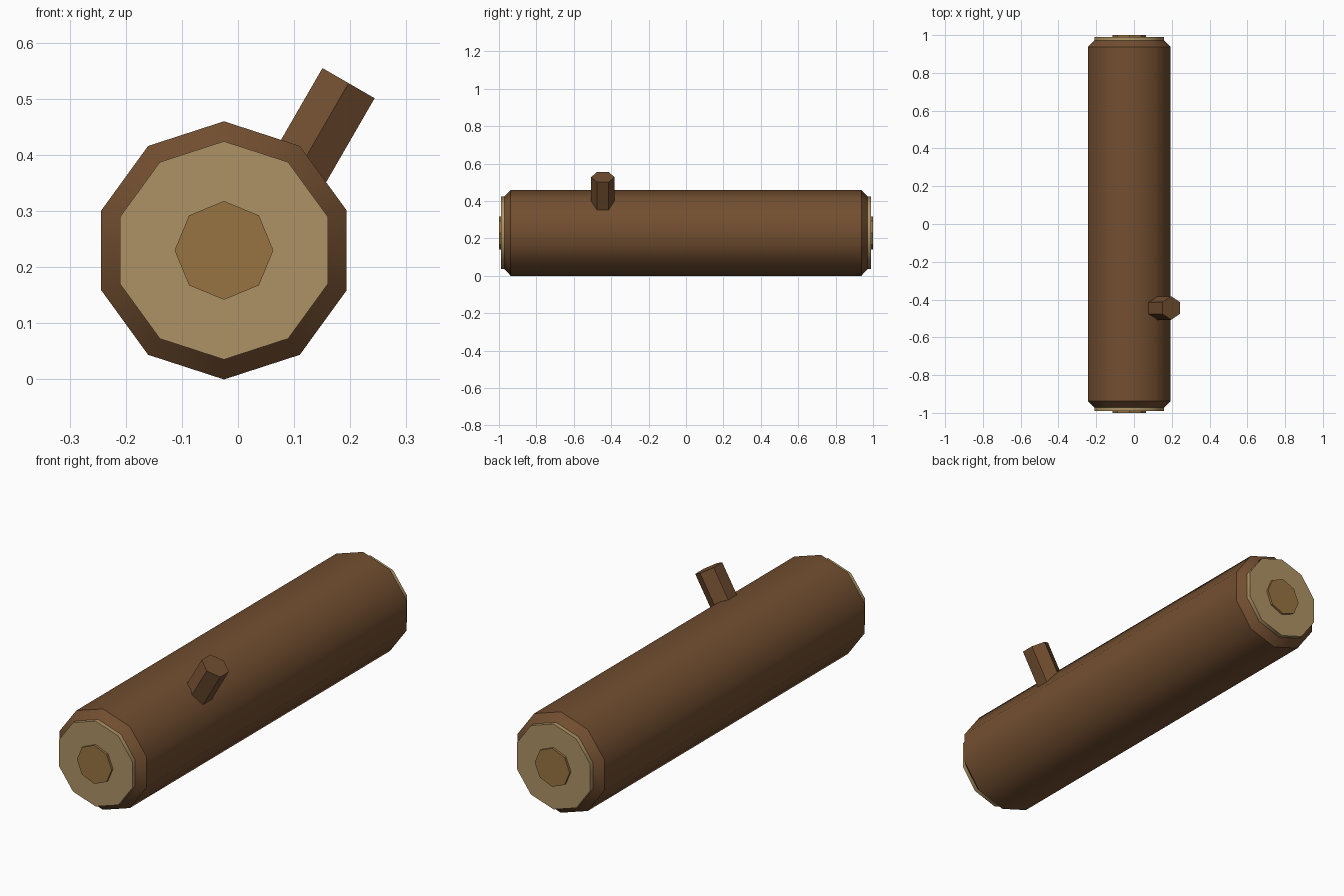
import bpy, bmesh
from math import radians, sin, cos
from mathutils import Matrix

if "Cube" in bpy.data.objects:
    bpy.data.objects.remove(bpy.data.objects["Cube"])

AXIS_X, AXIS_Z = -0.025, 0.23   # centre line of the log


def material(name, rgb):
    m = bpy.data.materials.new(name)
    m.diffuse_color = (*rgb, 1)
    m.use_nodes = True
    m.node_tree.nodes["Principled BSDF"].inputs["Base Color"].default_value = m.diffuse_color
    return m


bark = material("bark", (0.17, 0.078, 0.03))
wood = material("cut_wood", (0.42, 0.29, 0.13))
heart = material("heartwood", (0.31, 0.175, 0.055))


def prism(name, sides, radius, length, matrix, mat, chamfer=0.0, smooth=True):
    """Closed n-sided cylinder along local z, with optional chamfered ends."""
    bm = bmesh.new()
    bmesh.ops.create_cone(bm, cap_ends=True, segments=sides,
                          radius1=radius, radius2=radius, depth=length)
    if chamfer:
        rims = [e for e in bm.edges
                if abs(e.verts[0].co.z - e.verts[1].co.z) < 1e-5]
        bmesh.ops.bevel(bm, geom=rims, offset=chamfer, offset_type='OFFSET',
                        segments=1, affect='EDGES', profile=0.5)
    bmesh.ops.recalc_face_normals(bm, faces=bm.faces)
    mesh = bpy.data.meshes.new(name)
    bm.to_mesh(mesh)
    bm.free()
    mesh.materials.append(mat)
    obj = bpy.data.objects.new(name, mesh)
    obj.matrix_world = matrix
    bpy.context.collection.objects.link(obj)
    if smooth:
        bpy.ops.object.select_all(action='DESELECT')
        obj.select_set(True)
        bpy.context.view_layer.objects.active = obj
        bpy.ops.object.shade_smooth_by_angle(angle=radians(40))
    return obj


def along_y(y):
    return Matrix.Translation((AXIS_X, y, AXIS_Z)) @ Matrix.Rotation(radians(90), 4, 'X')


# Log body with chamfered ends
prism("log_body", 10, 0.23, 1.944, along_y(0), bark, chamfer=0.035)

# Cut faces and heartwood at both ends
for side, label in ((-1, "front"), (1, "back")):
    prism(label + "_cut_face", 10, 0.1945, 0.04, along_y(side * 0.97), wood)
    prism(label + "_heartwood", 8, 0.088, 0.04, along_y(side * 0.98), heart)

# Leaning branch stub, its foot sunk in the log
tilt, length = radians(30), 0.30
tip_x, tip_z = 0.197, 0.528
centre = (tip_x - sin(tilt) * length / 2, -0.445, tip_z - cos(tilt) * length / 2)
prism("branch_stub", 6, 0.062, length,
      Matrix.Translation(centre) @ Matrix.Rotation(tilt, 4, 'Y'), bark, smooth=False)
